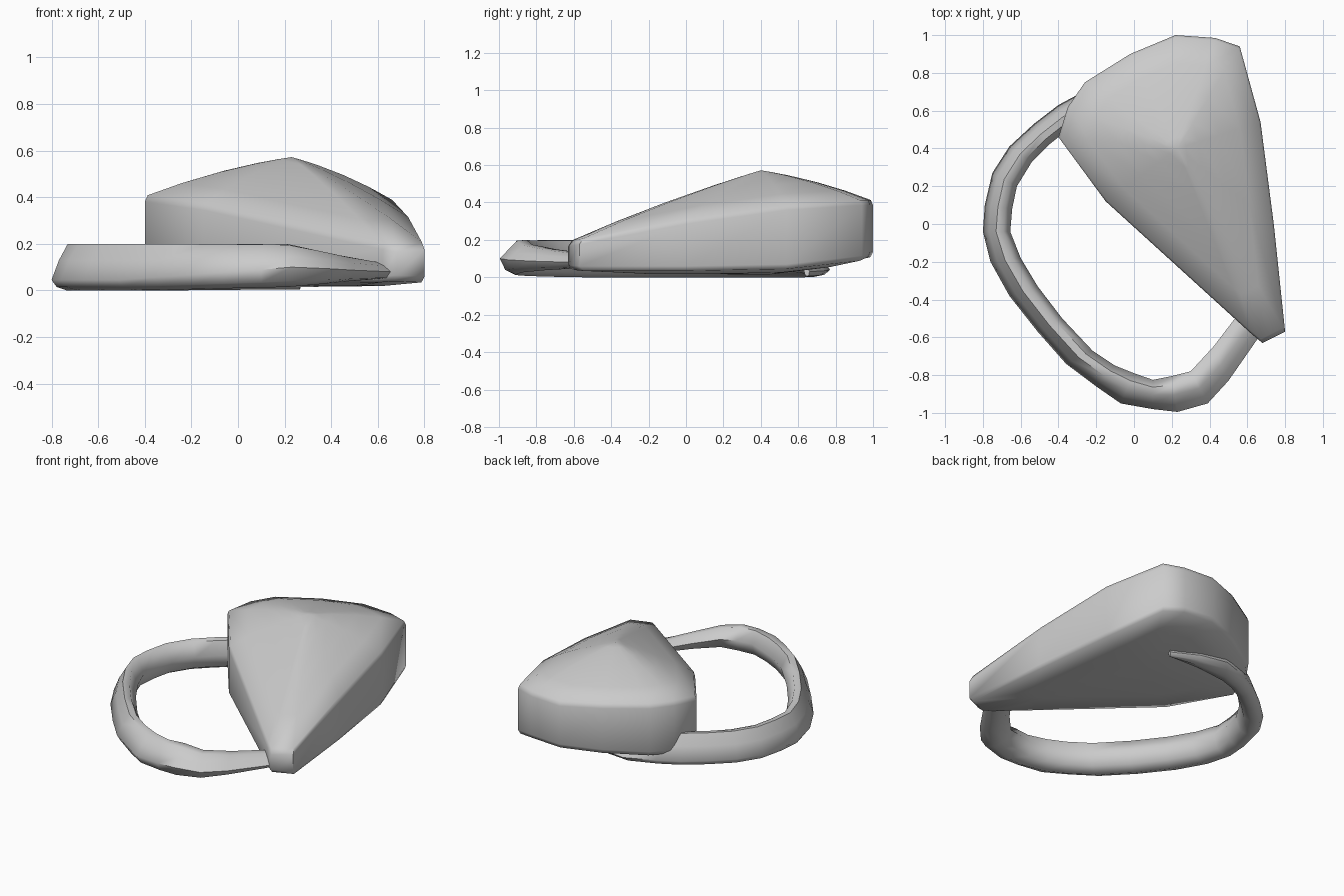
import bpy, bmesh, math
from mathutils import Vector

cube = bpy.data.objects.get("Cube")
if cube:
    bpy.data.objects.remove(cube, do_unlink=True)

grey = bpy.data.materials.new("plain grey")
grey.use_nodes = True
colour = (0.6, 0.6, 0.6, 1)
grey.diffuse_color = colour
grey.node_tree.nodes["Principled BSDF"].inputs["Base Color"].default_value = colour


def finish(name, bm, angle):
    """Turn a bmesh into a smooth shaded grey object."""
    bmesh.ops.recalc_face_normals(bm, faces=bm.faces)
    mesh = bpy.data.meshes.new(name)
    bm.to_mesh(mesh)
    bm.free()
    mesh.materials.append(grey)
    obj = bpy.data.objects.new(name, mesh)
    bpy.context.collection.objects.link(obj)
    bpy.ops.object.select_all(action="DESELECT")
    obj.select_set(True)
    bpy.context.view_layer.objects.active = obj
    bpy.ops.object.shade_smooth_by_angle(angle=math.radians(angle))


def bridge(bm, first, second):
    """Join two closed rings of vertices with quads."""
    count = len(first)
    for i in range(count):
        j = (i + 1) % count
        bm.faces.new((first[i], first[j], second[j], second[i]))


def fan(bm, ring, point):
    """Close a ring with triangles that meet at a point."""
    centre = bm.verts.new(point)
    for i in range(len(ring)):
        bm.faces.new((ring[i], ring[(i + 1) % len(ring)], centre))


# Wedge shaped shell: outline as x, y, rim height, lower edge height
outline = [
    (.68, -.63, .19, .04), (.8, -.57, .2, .035), (.74, .0, .31, .035),
    (.67, .54, .385, .045), (.56, .94, .41, .09), (.43, .985, .41, .11),
    (.22, 1, .41, .11), (-.02, .9, .42, .1), (-.26, .75, .425, .09),
    (-.35, .62, .42, .08), (-.4, .46, .405, .07), (-.15, .12, .37, .04),
    (.62, -.58, .2, .035),
]
peak = Vector((.23, .4, .572))
base = Vector((.28, .45, .015))


def toward(target, height_index, amount, bulge):
    """Outline ring moved part of the way to a target point."""
    ring = []
    for row in outline:
        start = Vector((row[0], row[1], row[height_index]))
        point = start.lerp(target, amount)
        point.z += bulge * amount * (1 - amount)
        ring.append(point)
    return ring


bm = bmesh.new()
levels = [
    toward(base, 3, .35, -.04),
    toward(base, 3, .025, 0),
    [Vector((x, y, low + .025)) for x, y, top, low in outline],
    [Vector((x, y, top - .025)) for x, y, top, low in outline],
    toward(peak, 2, .02, 0),
]
levels += [toward(peak, 2, step, .07) for step in (.25, .5, .75, .9)]
rings = [[bm.verts.new(p) for p in level] for level in levels]
for lower, upper in zip(rings, rings[1:]):
    bridge(bm, lower, upper)
fan(bm, rings[0], base)
fan(bm, rings[-1], peak)
finish("wedge_shell", bm, 62)

# Curved band: outer x, y then inner x, y, from the tail below the shell
stations = [
    (.27, .66, .26, .63), (.1, .74, .02, .61), (-.08, .77, -.2, .57),
    (-.27, .7, -.28, .54), (-.4, .63, -.35, .5), (-.53, .53, -.45, .42),
    (-.66, .41, -.54, .33), (-.75, .27, -.62, .2), (-.79, .1, -.645, .08),
    (-.8, -.04, -.655, -.04), (-.76, -.2, -.6, -.18), (-.66, -.38, -.51, -.33),
    (-.51, -.57, -.38, -.5), (-.36, -.74, -.22, -.67), (-.2, -.86, -.1, -.75),
    (-.07, -.95, .0, -.79), (.1, -.98, .1, -.825), (.23, -.995, .2, -.805),
    (.39, -.95, .3, -.78), (.5, -.83, .42, -.65), (.66, -.6, .55, -.48),
    (.72, -.48, .6, -.4),
]
# Section: share of the width from outside to inside, and heights there
shares = (0, .22, .48, .75, 1, .82, .45, .15)
tail = (.03, .05, .06, .06, .04, .015, .005, .01)
side = (.045, .13, .2, .195, .11, .03, .0, .015)
front = (.1, .145, .195, .2, .13, .05, .015, .04)
end = (.08, .105, .12, .125, .1, .065, .05, .055)
# Station number at which each section applies
keys = [(0, tail), (3, side), (12, side), (17, front), (20, end), (21, end)]


def heights_at(index):
    """Blend the two sections on either side of a station."""
    for (a, low), (b, high) in zip(keys, keys[1:]):
        if index <= b:
            mix = (index - a) / (b - a)
            return [p + (q - p) * mix for p, q in zip(low, high)]


bm = bmesh.new()
rings = []
for index, (ox, oy, ix, iy) in enumerate(stations):
    outer, inner = Vector((ox, oy, 0)), Vector((ix, iy, 0))
    ring = []
    for share, height in zip(shares, heights_at(index)):
        point = outer.lerp(inner, share)
        point.z = height
        ring.append(bm.verts.new(point))
    rings.append(ring)
for first, second in zip(rings, rings[1:]):
    bridge(bm, first, second)
bm.faces.new(rings[0])
bm.faces.new(rings[-1])
finish("curved_band", bm, 60)
